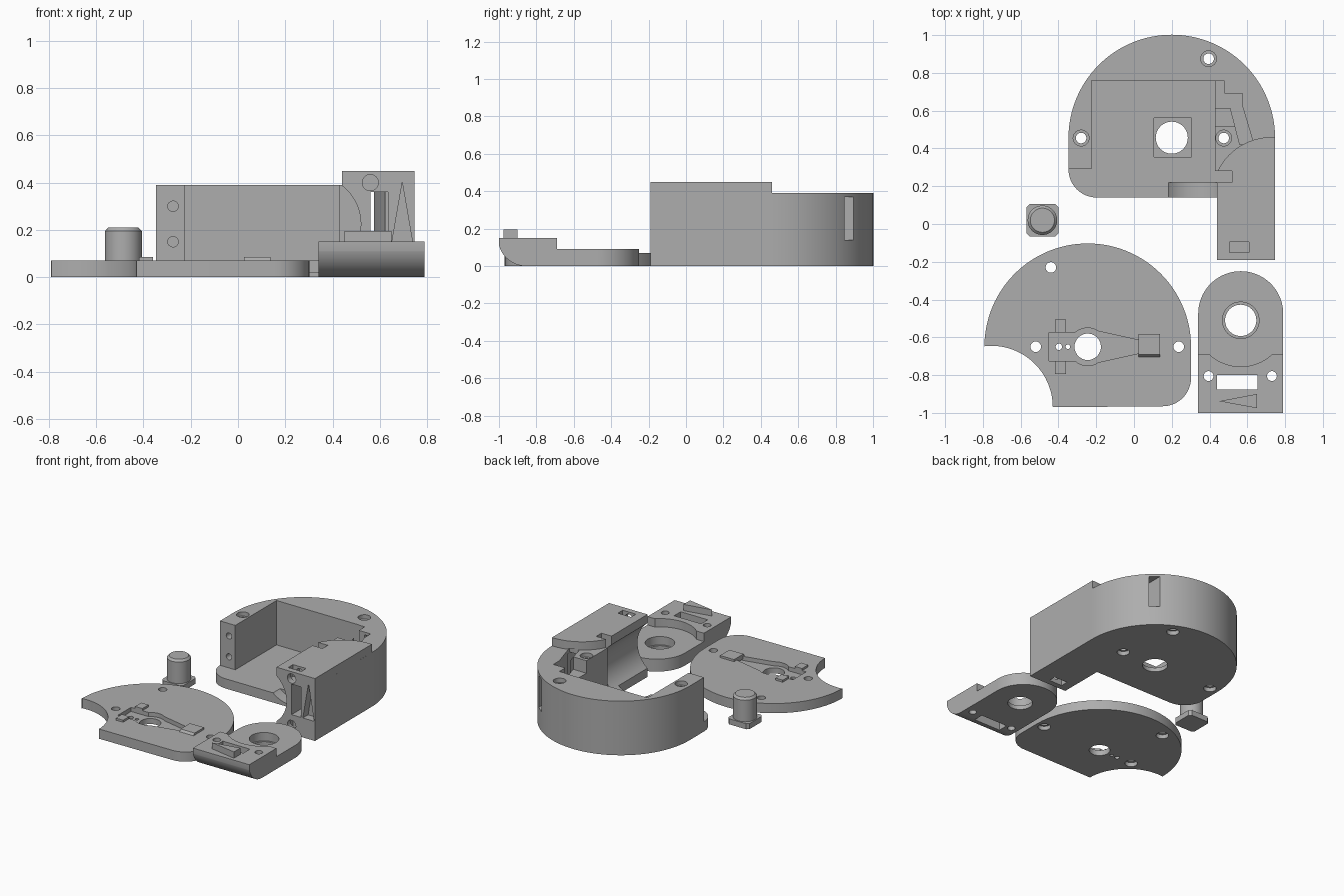
import bpy, bmesh
from math import cos, sin, radians

if "Cube" in bpy.data.objects:
    bpy.data.objects.remove(bpy.data.objects["Cube"])

grey = bpy.data.materials.new("plain grey")
grey.use_nodes = True
grey.diffuse_color = (0.42, 0.42, 0.42, 1)
grey.node_tree.nodes["Principled BSDF"].inputs["Base Color"].default_value = (0.42, 0.42, 0.42, 1)


def arc(cx, cy, r, start, end, n=24):
    steps = [radians(start + (end - start) * i / n) for i in range(n + 1)]
    return [(cx + r * cos(a), cy + r * sin(a)) for a in steps]


def circle(cx, cy, r, n=32):
    return arc(cx, cy, r, 0, 360, n)[:-1]


def rect(x0, x1, y0, y1):
    return [(x0, y0), (x1, y0), (x1, y1), (x0, y1)]


def loft(name, rings, axis="Z"):
    """Solid through outlines given as (points, height) along an axis."""
    place = {"Z": lambda a, b, h: (a, b, h),
             "Y": lambda a, b, h: (a, h, b),
             "X": lambda a, b, h: (h, a, b)}[axis]
    bm = bmesh.new()
    loops = [[bm.verts.new(place(a, b, h)) for a, b in pts] for pts, h in rings]
    bm.faces.new(loops[0])
    bm.faces.new(loops[-1])
    for low, high in zip(loops, loops[1:]):
        for i in range(len(low)):
            j = (i + 1) % len(low)
            bm.faces.new((low[i], low[j], high[j], high[i]))
    bmesh.ops.recalc_face_normals(bm, faces=bm.faces)
    mesh = bpy.data.meshes.new(name)
    bm.to_mesh(mesh)
    bm.free()
    mesh.materials.append(grey)
    obj = bpy.data.objects.new(name, mesh)
    bpy.context.collection.objects.link(obj)
    return obj


def prism(name, pts, lo, hi, axis="Z"):
    return loft(name, [(pts, lo), (pts, hi)], axis)


def combine(obj, tool, operation):
    tool.hide_render = True
    mod = obj.modifiers.new("shape", "BOOLEAN")
    mod.operation, mod.solver, mod.object = operation, "EXACT", tool
    bpy.context.view_layer.update()
    graph = bpy.context.evaluated_depsgraph_get()
    mesh = bpy.data.meshes.new_from_object(obj.evaluated_get(graph))
    obj.modifiers.clear()
    obj.data = mesh
    bpy.data.objects.remove(tool)


def cut(obj, pts, lo, hi, axis="Z"):
    combine(obj, prism("cutter", pts, lo, hi, axis), "DIFFERENCE")


def add(obj, pts, lo, hi, axis="Z"):
    combine(obj, prism("addition", pts, lo, hi, axis), "UNION")


def finish(obj):
    obj.data.shade_smooth()
    obj.data.set_sharp_from_angle(angle=radians(30))


# Housing: rounded body with a raised arm
housing = prism("housing", arc(0.2, 0.455, 0.547, 0, 180, 64) + arc(-0.197, 0.29, 0.15, 180, 270, 12)
                + [(0.44, 0.14), (0.44, -0.19), (0.747, -0.19)], 0, 0.39)
add(housing, [(0.44, -0.19), (0.747, -0.19)] + arc(0.73, 0.14, 0.32, 87, 155), 0.3, 0.45)

# Open cavity, clear floor in front of the left wall, and notch beside the arm
cut(housing, rect(-0.225, 0.43, 0, 0.76), 0.07, 0.6)
cut(housing, rect(-0.5, -0.2, 0, 0.29), 0.07, 0.6)
cut(housing, rect(0.4, 0.44, 0.1, 0.28), 0.07, 0.6)
cut(housing, rect(0.4, 0.52, 0.22, 0.28), 0.07, 0.6)

# Wire channel behind the screw post
cut(housing, [(0.4, 0.615), (0.51, 0.615), (0.56, 0.42), (0.635, 0.42), (0.575, 0.62),
              (0.575, 0.69), (0.48, 0.69), (0.48, 0.757), (0.4, 0.757)], 0.14, 0.395)
cut(housing, [(0.4, 0.52), (0.534, 0.52), (0.509, 0.62), (0.4, 0.62)], 0.3, 0.5)
cut(housing, rect(0.525, 0.58, 0.14, 0.37), 0.65, 1.1, "Y")

# Floor recess and central hole
cut(housing, rect(0.105, 0.305, 0.355, 0.56), 0.03, 0.2)
cut(housing, circle(0.2, 0.457, 0.085), -0.1, 0.2)

# Screw holes, wider at both ends
for x, y in ((0.395, 0.875), (-0.28, 0.455), (0.475, 0.455)):
    cut(housing, circle(x, y, 0.028), -0.1, 0.6)
    for lo, hi in ((-0.1, 0.03), (0.36, 0.5)):
        cut(housing, circle(x, y, 0.042), lo, hi)
for z in (0.15, 0.3):
    cut(housing, circle(-0.275, z, 0.022), 0.2, 0.42, "Y")

# Arm front: scooped side, slot, wedge socket, screw holes and nut pockets
cut(housing, circle(0.315, 0.225, 0.205, 48), -0.3, 0.22, "Y")
cut(housing, rect(0.56, 0.635, 0.14, 0.36), -0.3, 0.46, "Y")
cut(housing, [(0.65, 0.14), (0.74, 0.14), (0.695, 0.4)], -0.3, -0.13, "Y")
for z in (0.065, 0.4):
    cut(housing, circle(0.56, z, 0.034), -0.3, -0.05, "Y")
for lo, hi in ((-0.1, 0.1), (0.365, 0.6)):
    cut(housing, rect(0.505, 0.61, -0.15, -0.095), lo, hi)
finish(housing)

# Cover plate with a scooped corner
plate = prism("cover_plate", arc(-0.245, -0.65, 0.547, 0, 180, 64) + arc(-0.755, -0.97, 0.325, 96, 0)
              + arc(0.152, -0.815, 0.15, 270, 360, 12), 0, 0.07)
lever = [(-0.45, -0.725), (-0.33, -0.725)] + arc(-0.245, -0.65, 0.1, 228, 305, 8) + \
        [(0.025, -0.685), (0.135, -0.685), (0.135, -0.615), (0.025, -0.615)] + \
        arc(-0.245, -0.65, 0.1, 55, 132, 8) + [(-0.33, -0.575), (-0.45, -0.575)]
cut(plate, lever, 0.04, 0.2)
for x, y, r in ((-0.245, -0.65, 0.07), (-0.398, -0.65, 0.017), (-0.35, -0.65, 0.012)):
    cut(plate, circle(x, y, r), -0.1, 0.2)
for x, y in ((-0.44, -0.23), (-0.52, -0.65), (0.237, -0.65)):
    cut(plate, circle(x, y, 0.028), -0.1, 0.2)
    cut(plate, circle(x, y, 0.042), -0.1, 0.03)
finish(plate)

# Raised clips on the cover plate
for name, y0, y1 in (("clip_front", -0.795, -0.725), ("clip_back", -0.575, -0.505)):
    finish(prism(name, rect(-0.418, -0.36, y0, y1), 0.06, 0.085))
finish(prism("catch_block", [(-0.72, 0.05), (-0.69, 0.085), (-0.583, 0.085), (-0.583, 0.05)],
             0.025, 0.137, "X"))

# Mounting foot with rounded end, stepped top and curved lower edge
foot = prism("mounting_foot", [(0.34, -1), (0.79, -1)] + arc(0.565, -0.475, 0.225, 0, 180, 48), 0, 0.15)
cut(foot, rect(0.2, 0.9, -0.69, 0), 0.09, 0.3)
cut(foot, circle(0.565, -0.51, 0.245, 64), 0.09, 0.3)
cut(foot, arc(-0.855, 0.15, 0.15, 186, 270) + [(-0.855, -0.1), (-1.2, -0.1), (-1.2, 0.134)], 0, 1, "X")
cut(foot, circle(0.565, -0.51, 0.083), -0.1, 0.3)
cut(foot, circle(0.565, -0.51, 0.097), 0.03, 0.3)
cut(foot, rect(0.44, 0.655, -0.875, -0.8), -0.1, 0.3)
for x in (0.395, 0.73):
    cut(foot, circle(x, -0.805, 0.026), -0.1, 0.3)
finish(foot)
finish(prism("locating_wedge", [(0.45, -0.938), (0.65, -0.975), (0.65, -0.9)], 0.14, 0.195))

# Button with chamfered square base
c, w = 0.085, 0.068
base = [(-0.485 + x, 0.02 + y) for x, y in
        ((-w, -c), (w, -c), (c, -w), (c, w), (w, c), (-w, c), (-c, w), (-c, -w))]
finish(prism("button_base", base, 0, 0.04))
finish(loft("button_stem", [(circle(-0.485, 0.02, r, 48), z) for r, z in
                            ((0.078, 0.03), (0.078, 0.195), (0.064, 0.21))]))
